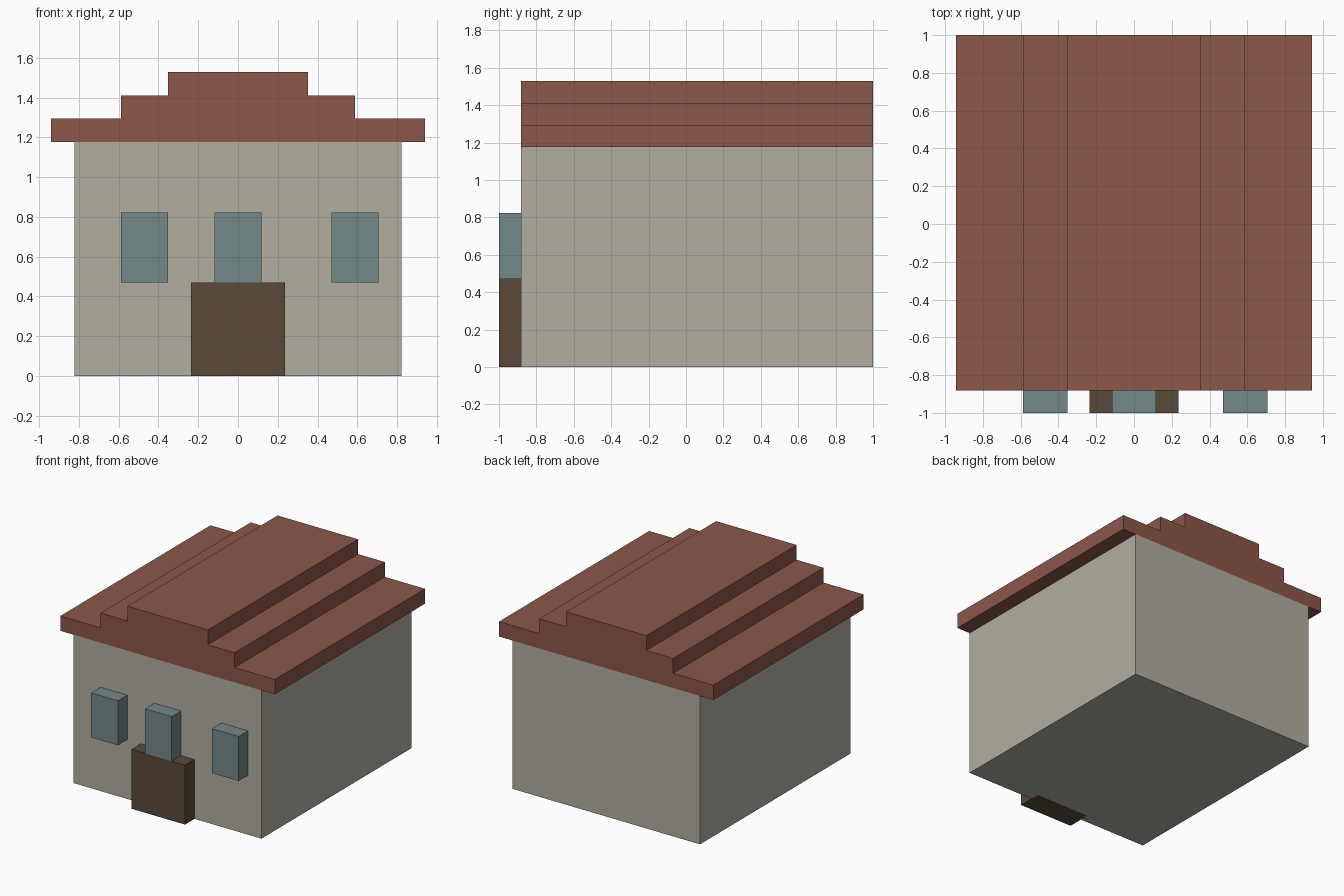
import bpy
import bmesh

default = bpy.data.objects.get("Cube")
if default:
    bpy.data.objects.remove(default, do_unlink=True)

U = 2 / 17             # modular building unit
FRONT, BACK = -7.5, 8.5  # front and back wall planes, in units


def linear(c):
    c /= 255
    return c / 12.92 if c <= 0.04045 else ((c + 0.055) / 1.055) ** 2.4


def material(name, *rgb):
    colour = [linear(c) for c in rgb] + [1]
    mat = bpy.data.materials.new(name)
    mat.use_nodes = True
    mat.diffuse_color = colour
    mat.node_tree.nodes["Principled BSDF"].inputs["Base Color"].default_value = colour
    return mat


def extrude_profile(name, profile, y0, y1, mat):
    """Extrude an (x, z) outline along y."""
    bm = bmesh.new()
    face = bm.faces.new([bm.verts.new((x * U, y0 * U, z * U)) for x, z in profile])
    moved = bmesh.ops.extrude_face_region(bm, geom=[face])["geom"]
    verts = [v for v in moved if isinstance(v, bmesh.types.BMVert)]
    bmesh.ops.translate(bm, verts=verts, vec=(0, (y1 - y0) * U, 0))
    # Close the front, which the extrusion may leave open
    bmesh.ops.holes_fill(bm, edges=[e for e in bm.edges if e.is_boundary], sides=0)
    bmesh.ops.recalc_face_normals(bm, faces=bm.faces[:])
    mesh = bpy.data.meshes.new(name)
    bm.to_mesh(mesh)
    bm.free()
    mesh.materials.append(mat)
    obj = bpy.data.objects.new(name, mesh)
    bpy.context.collection.objects.link(obj)
    return obj


def box(name, x0, x1, z0, z1, y0, y1, mat):
    outline = [(x0, z0), (x1, z0), (x1, z1), (x0, z1)]
    return extrude_profile(name, outline, y0, y1, mat)


plaster = material("beige plaster", 178, 174, 160)
tile = material("red brown roof", 140, 87, 74)
glass = material("blue grey glass", 116, 136, 137)
wood = material("dark brown wood", 90, 74, 58)

# House body
box("walls", -7, 7, 0, 10, FRONT, BACK, plaster)

# Stepped roof: half outline mirrored across the middle
half = [(8, 10), (8, 11), (5, 11), (5, 12), (3, 12), (3, 13)]
outline = half + [(-x, z) for x, z in reversed(half)]
extrude_profile("stepped_roof", outline, FRONT, BACK, tile)

# Door block, set into the wall with its sill just below the floor
box("door", -2, 2, -0.005, 4, FRONT - 1, FRONT + 0.6, wood)

# Window blocks on the front wall
for name, x in (("right_window", -4), ("middle_window", 0), ("left_window", 5)):
    box(name, x - 1, x + 1, 4, 7, FRONT - 1, FRONT + 0.6, glass)
